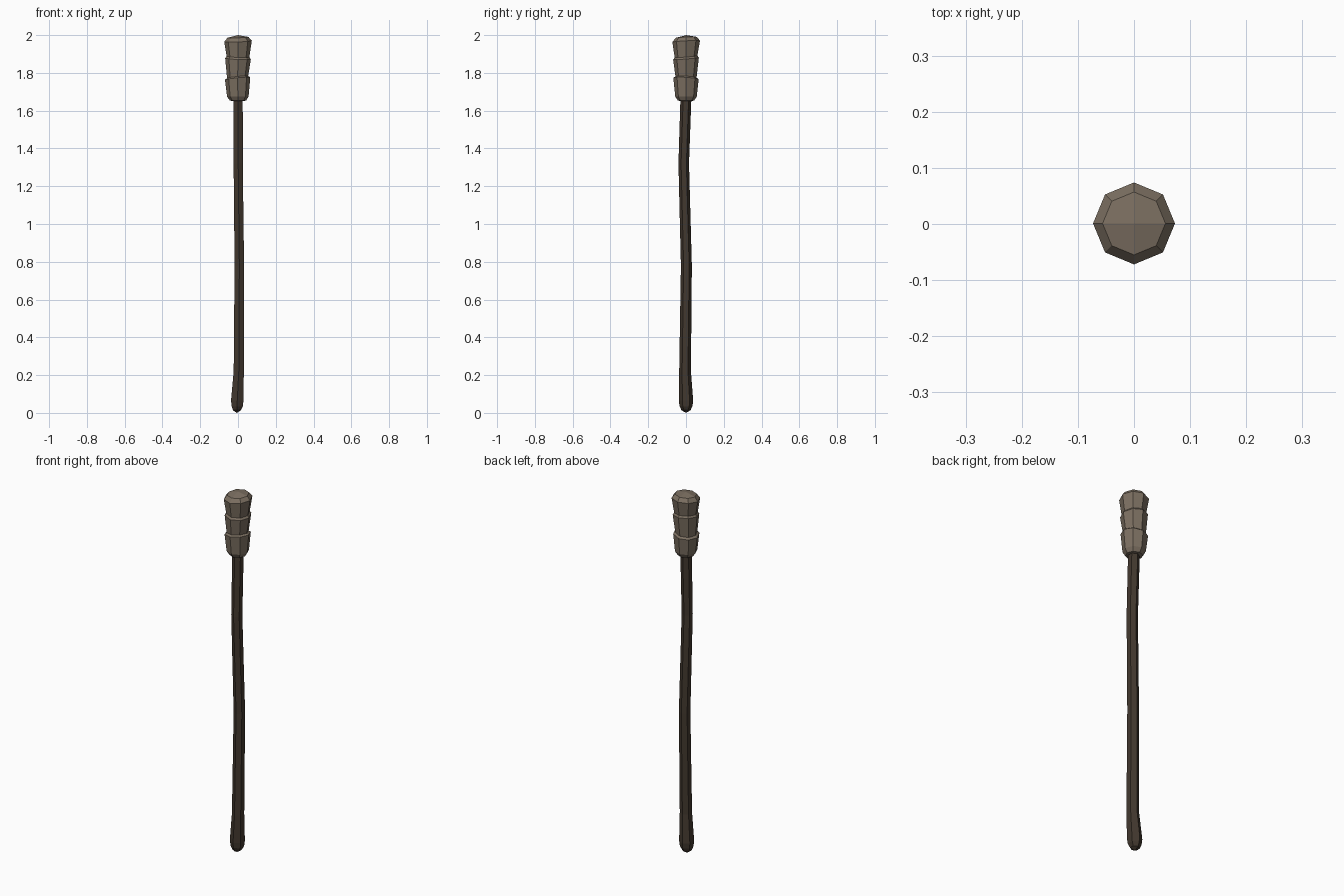
import bpy, bmesh, math

if "Cube" in bpy.data.objects:
    bpy.data.objects.remove(bpy.data.objects["Cube"])


def material(name, color):
    m = bpy.data.materials.new(name)
    m.diffuse_color = (*color, 1)
    m.use_nodes = True
    m.node_tree.nodes["Principled BSDF"].inputs["Base Color"].default_value = m.diffuse_color
    return m


def loft(name, rings, sides, phase, mat, bottom_z, top_z):
    """Rings are (cx, cy, z, radius, tilt_x, tilt_y); both ends close to a centre point."""
    bm = bmesh.new()
    loops = []
    for cx, cy, z, r, tx, ty in rings:
        loop = []
        for i in range(sides):
            a = phase + math.tau * i / sides
            dx, dy = r * math.cos(a), r * math.sin(a)
            loop.append(bm.verts.new((cx + dx, cy + dy, z + tx * dx + ty * dy)))
        loops.append(loop)
    for lo, hi in zip(loops, loops[1:]):
        for i in range(sides):
            j = (i + 1) % sides
            bm.faces.new((lo[i], lo[j], hi[j], hi[i]))
    # Shallow quad caps meeting at a centre point
    for loop, ring, z in ((loops[0], rings[0], bottom_z), (loops[-1], rings[-1], top_z)):
        c = bm.verts.new((ring[0], ring[1], z))
        for i in range(0, sides, 2):
            bm.faces.new((c, loop[i], loop[i + 1], loop[(i + 2) % sides]))
    bmesh.ops.recalc_face_normals(bm, faces=bm.faces)
    me = bpy.data.meshes.new(name)
    bm.to_mesh(me)
    bm.free()
    me.materials.append(mat)
    ob = bpy.data.objects.new(name, me)
    bpy.context.collection.objects.link(ob)
    return ob


wood = material("dark_wood", (0.055, 0.040, 0.028))
cloth = material("wrapped_cloth", (0.20, 0.16, 0.12))

# Slightly crooked six-sided shaft with a swollen foot
shaft = [
    (-0.006, 0.000, 0.014, 0.024, 0, 0),
    (-0.004, 0.000, 0.035, 0.034, 0, 0),
    (-0.004, 0.000, 0.065, 0.038, 0, 0),
    (0.004, -0.005, 0.22, 0.031, 0, 0),
    (0.007, 0.002, 0.78, 0.029, 0, 0),
    (0.001, -0.012, 1.32, 0.028, 0, 0),
    (0.000, 0.000, 1.68, 0.029, 0, 0),
]
loft("shaft", shaft, 6, math.pi / 2, wood, 0.0, 1.68)

# Eight-sided wrapped head in three overlapping flared bands
head = [
    (0.000, 0.000, 1.653, 0.043, 0, 0),
    (-0.001, 0.000, 1.675, 0.057, 0, 0),
    (-0.002, 0.000, 1.770, 0.067, 0.10, -0.06),
    (-0.002, 0.000, 1.778, 0.056, 0.10, -0.06),
    (0.000, 0.000, 1.876, 0.068, -0.04, 0.08),
    (0.000, 0.000, 1.886, 0.060, -0.04, 0.08),
    (0.000, 0.001, 1.967, 0.073, 0.04, 0.05),
    (0.000, 0.001, 1.988, 0.056, 0.04, 0.05),
]
loft("wrapped_head", head, 8, 0, cloth, 1.65, 2.0)
